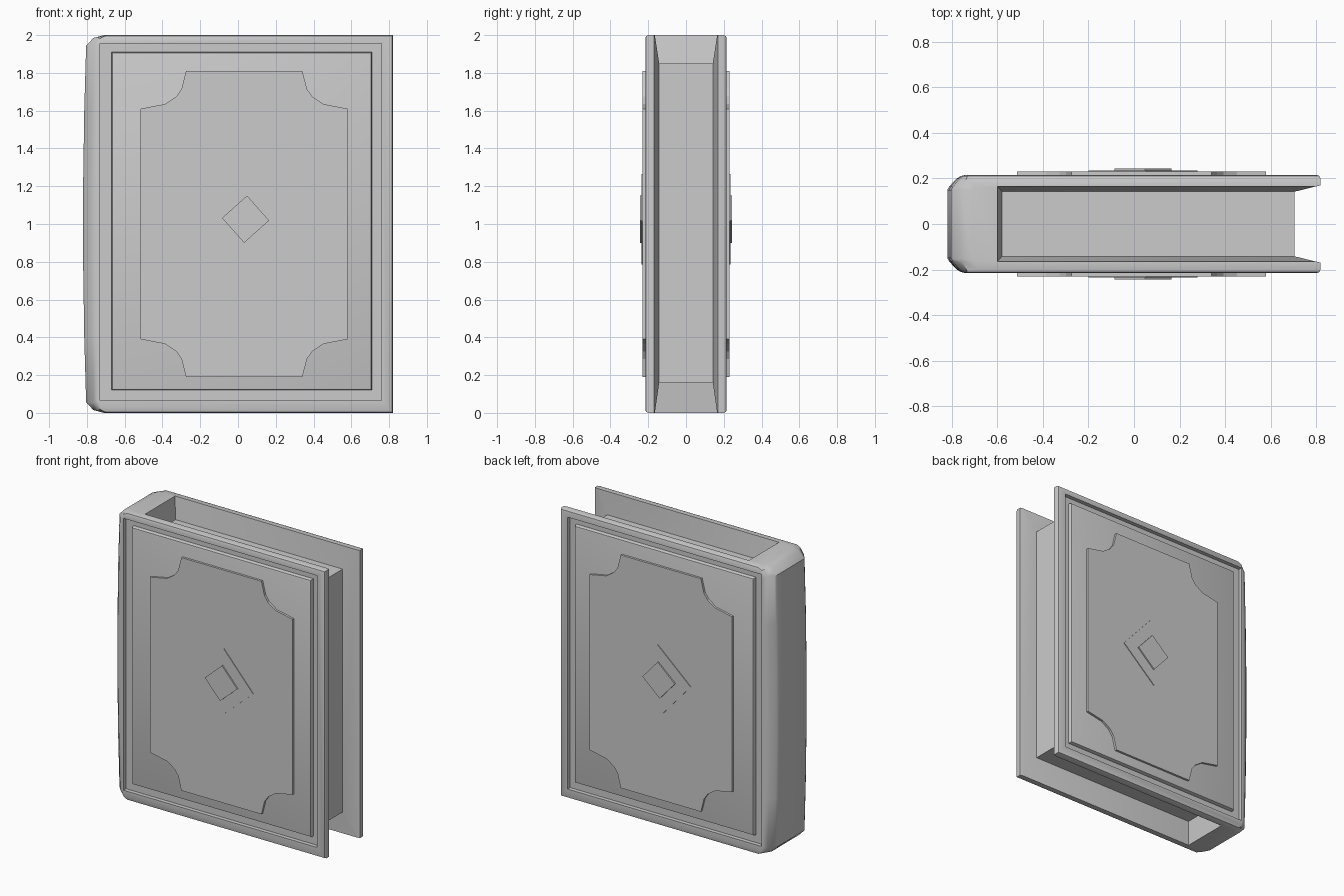
import bpy, bmesh
from math import radians

default = bpy.data.objects.get("Cube")
if default:
    bpy.data.objects.remove(default, do_unlink=True)


def loft(name, loops):
    """Skin a stack of matching closed loops and cap both ends."""
    bm = bmesh.new()
    rings = [[bm.verts.new(p) for p in loop] for loop in loops]
    for a, b in zip(rings, rings[1:]):
        for i in range(len(a)):
            j = (i + 1) % len(a)
            bm.faces.new((a[i], a[j], b[j], b[i]))
    bm.faces.new(rings[0][::-1])
    bm.faces.new(rings[-1])
    bmesh.ops.recalc_face_normals(bm, faces=bm.faces)
    mesh = bpy.data.meshes.new(name)
    bm.to_mesh(mesh)
    bm.free()
    obj = bpy.data.objects.new(name, mesh)
    bpy.context.collection.objects.link(obj)
    return obj


def activate(obj):
    bpy.ops.object.select_all(action='DESELECT')
    obj.select_set(True)
    bpy.context.view_layer.objects.active = obj


def smooth(obj):
    activate(obj)
    bpy.ops.object.shade_smooth_by_angle(angle=radians(35))


def carve(obj, cutter):
    cutter.hide_render = True
    mod = obj.modifiers.new("carve", 'BOOLEAN')
    mod.operation = 'DIFFERENCE'
    mod.solver = 'EXACT'
    mod.object = cutter
    activate(obj)
    bpy.ops.object.modifier_apply(modifier=mod.name)
    bpy.data.objects.remove(cutter, do_unlink=True)


def at_y(points, y):
    return [(x, y, z) for x, z in points]


def rect(x0, x1, z0, z1, inset=0):
    return [(x0 + inset, z0 + inset), (x1 - inset, z0 + inset),
            (x1 - inset, z1 - inset), (x0 + inset, z1 - inset)]


# Book body: side outline with a bowed spine, lofted through the thickness
SPINE = [(0.11, 1.0), (0.055, 0.985), (0.016, 0.945), (0.006, 0.6), (0, 0.2)]


def body_outline(left, bow, inset):
    top = [(left + off * bow, 1 + h * (1 - inset)) for off, h in SPINE]
    low = [(x, 2 - z) for x, z in reversed(top)]
    return [(0.82 - inset, inset), (0.82 - inset, 2 - inset)] + top + low


layers = [(0.215, -0.745, 0.3, 0.016), (0.211, -0.76, 0.5, 0.005),
          (0.2, -0.78, 0.8, 0), (0.165, -0.812, 1, 0), (0.15, -0.82, 1, 0)]
half = [(y, body_outline(l, b, i)) for y, l, b, i in layers]
body = loft("book_body", [at_y(o, -y) for y, o in half]
            + [at_y(o, y) for y, o in reversed(half)])

# Tapered recesses above, below and beside the page block
IN, OUT = 0.142, 0.17


def flat_rect(x0, w, z):
    return [(x0, -w, z), (0.95, -w, z), (0.95, w, z), (x0, w, z)]


for edge, page, far in ((2, 1.85, 2.1), (0, 0.16, -0.1)):
    rim_w = OUT + 0.02
    carve(body, loft("page_recess", [flat_rect(-0.58, IN, page),
                                     flat_rect(-0.6, OUT - 0.005, edge),
                                     flat_rect(-0.6, rim_w - 0.005, far)]))


def upright_rect(x, w):
    return [(x, -w, -0.1), (x, w, -0.1), (x, w, 2.1), (x, -w, 2.1)]


carve(body, loft("fore_edge_recess", [upright_rect(0.705, IN),
                                      upright_rect(0.82, OUT),
                                      upright_rect(0.95, OUT + 0.03)]))

# Sunken frame on both covers
for s in (-1, 1):
    frame = rect(-0.73, 0.76, 0.065, 1.955)
    carve(body, loft("cover_recess", [at_y(frame, s * 0.187), at_y(frame, s * 0.3)]))
smooth(body)

# Plaque outline with scooped corners
CX, CZ = 0.033, 1.0
SCOOP = [(0.548, 0.61), (0.42, 0.635), (0.36, 0.675), (0.332, 0.715), (0.308, 0.81)]
right = [(x, -z) for x, z in reversed(SCOOP)] + SCOOP
plaque = [(CX + x, CZ + z) for x, z in right]
plaque += [(CX - x, CZ - z) for x, z in right]

# Slightly tilted diamond
DX, DZ = 0.04, 1.025
TIPS = [(0.24, -0.013), (0.015, 0.24), (-0.24, 0.013), (-0.015, -0.24)]


def diamond(scale):
    return [(DX + x * scale, DZ + z * scale) for x, z in TIPS]


for s, side in ((-1, "front"), (1, "back")):
    panel = [(0.18, 0), (0.2, 0), (0.211, 0.005), (0.215, 0.016)]
    smooth(loft(side + "_panel",
                [at_y(rect(-0.67, 0.71, 0.12, 1.91, i), s * y) for y, i in panel]))
    loft(side + "_plaque", [at_y(plaque, s * 0.2), at_y(plaque, s * 0.23)])
    loft(side + "_diamond", [at_y(diamond(1), s * 0.22), at_y(diamond(1), s * 0.235)])
    loft(side + "_diamond_center",
         [at_y(diamond(0.52), s * 0.225), at_y(diamond(0.52), s * 0.244)])
